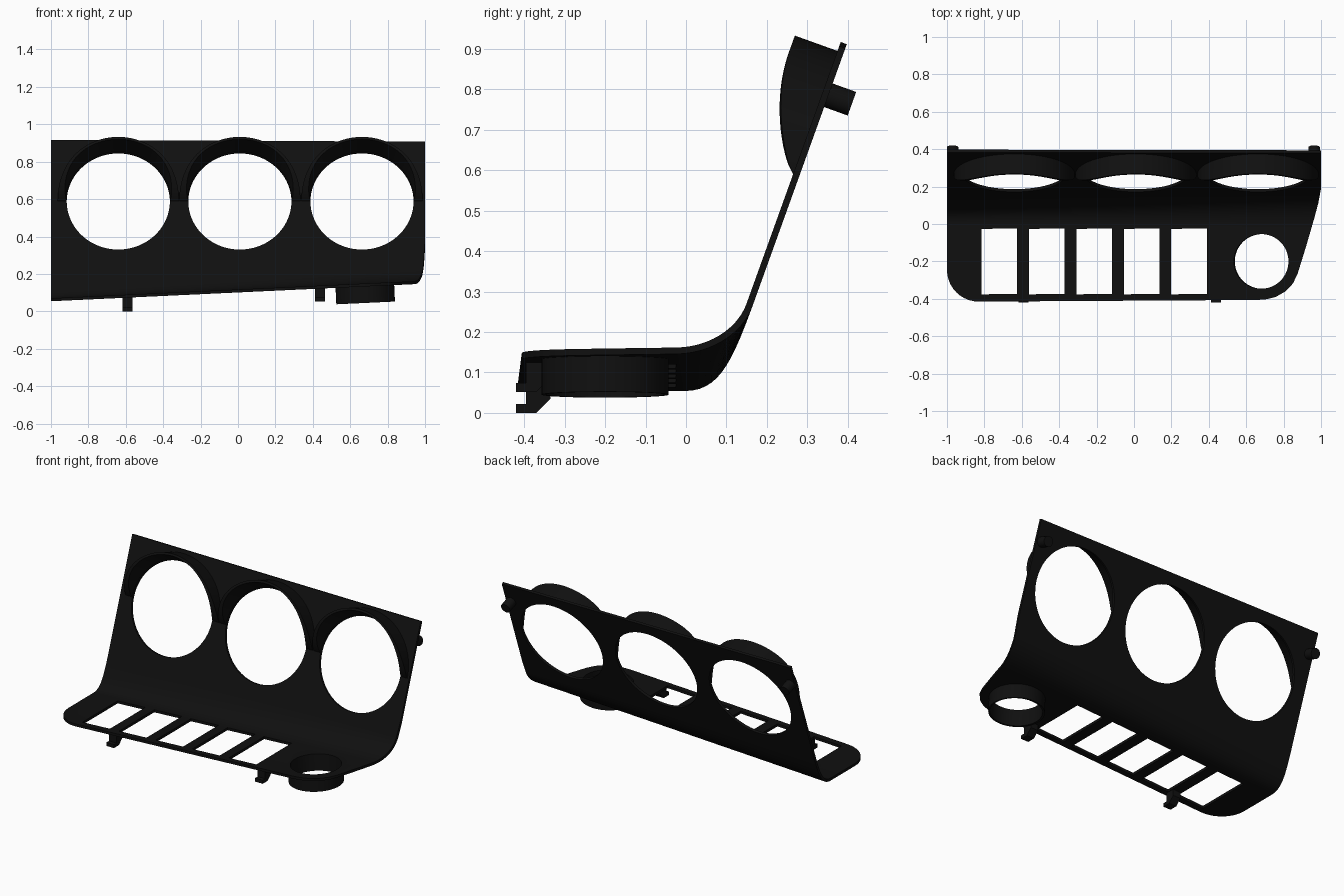
import bpy, bmesh, math
from mathutils import Vector

if "Cube" in bpy.data.objects:
    bpy.data.objects.remove(bpy.data.objects["Cube"])

SLOPE = 0.36                                  # y per z of the upright face
A = math.atan(SLOPE)
T = Vector((0, math.sin(A), math.cos(A)))     # up along the upright face
N = Vector((0, -math.cos(A), math.sin(A)))    # out of the upright face
ROT = (math.pi / 2 - A, 0, 0)
GAUGES = (-0.64, 0.01, 0.663)
THICK = 0.016

black = bpy.data.materials.new("black_plastic")
black.diffuse_color = (0.005, 0.005, 0.005, 1)
black.use_nodes = True
black.node_tree.nodes["Principled BSDF"].inputs["Base Color"].default_value = black.diffuse_color


def make(name, verts, faces):
    me = bpy.data.meshes.new(name)
    me.from_pydata([tuple(v) for v in verts], [], faces)
    bm = bmesh.new()
    bm.from_mesh(me)
    bmesh.ops.recalc_face_normals(bm, faces=bm.faces)
    bm.to_mesh(me)
    bm.free()
    me.materials.append(black)
    ob = bpy.data.objects.new(name, me)
    bpy.context.collection.objects.link(ob)
    return ob


def prism(name, loop, shift):
    n = len(loop)
    verts = [Vector(p) for p in loop] + [Vector(p) + Vector(shift) for p in loop]
    faces = [tuple(range(n)), tuple(range(2 * n - 1, n - 1, -1))]
    faces += [(i, (i + 1) % n, (i + 1) % n + n, i + n) for i in range(n)]
    return make(name, verts, faces)


def cylinder(name, r, depth, loc, rot, sides=64):
    bpy.ops.mesh.primitive_cylinder_add(vertices=sides, radius=r, depth=depth,
                                        location=loc, rotation=rot)
    ob = bpy.context.object
    ob.name = name
    ob.data.materials.append(black)
    return ob


def apply(ob, mod):
    bpy.context.view_layer.objects.active = ob
    bpy.ops.object.modifier_apply(modifier=mod.name)


def boolean(ob, cutter, op='DIFFERENCE'):
    mod = ob.modifiers.new("cut", 'BOOLEAN')
    mod.operation, mod.solver, mod.object = op, 'EXACT', cutter
    cutter.hide_render = True
    apply(ob, mod)
    bpy.data.objects.remove(cutter)


def smooth(ob):
    bpy.ops.object.select_all(action='DESELECT')
    ob.select_set(True)
    bpy.context.view_layer.objects.active = ob
    bpy.ops.object.shade_smooth_by_angle(angle=math.radians(30))


def floor_z(x):
    return 0.07 + 0.047 * (x + 1)


def face_y(z):
    return 0.146 + SLOPE * (z - 0.26)


def section(x):
    """Front surface of the panel at one x: shelf, bend, upright."""
    f = floor_z(x)
    w = 1.5 - 0.35 * (x + 1)
    p0 = Vector((x, -0.005 - 0.01 * (x + 1), f))
    c = Vector((x, face_y(f), f))
    p2 = Vector((x, face_y(0.27), 0.27))
    pts = [Vector((x, -0.46, f))]
    for i in range(13):
        t = i / 12
        a, b, d = (1 - t) ** 2, 2 * w * t * (1 - t), t * t
        pts.append((a * p0 + b * c + d * p2) / (a + b + d))
    top = 0.917 - 0.005 * (x + 1)
    return pts + [Vector((x, face_y(top), top))]


# bent sheet panel
cols = [section(-1.03 + 2.06 * i / 10) for i in range(11)]
m = len(cols[0])
panel = make("panel", [p for c in cols for p in c],
             [(i * m + j, (i + 1) * m + j, (i + 1) * m + j + 1, i * m + j + 1)
              for i in range(10) for j in range(m - 1)])
if panel.data.polygons[0].normal.z < 0:
    panel.data.flip_normals()
solid = panel.modifiers.new("thickness", 'SOLIDIFY')
solid.thickness, solid.offset, solid.use_even_offset = THICK, -1, True
apply(panel, solid)

# plan outline with rounded front corners
outline = [(-1, 0.5)]
outline += [(-0.83 - 0.17 * math.cos(k * math.pi / 20), -0.245 - 0.17 * math.sin(k * math.pi / 20))
            for k in range(11)]
outline += [(0.66, -0.406), (0.71, -0.402), (0.76, -0.389), (0.81, -0.36), (0.85, -0.318),
            (0.875, -0.265), (0.92, -0.12), (0.965, 0.035), (0.985, 0.11), (1, 0.19), (1, 0.5)]
boolean(panel, prism("outline", [(x, y, -0.5) for x, y in outline], (0, 0, 2)), 'INTERSECT')

# gauge holes, switch slots and round socket hole
centre_z = 0.59
for x in GAUGES:
    boolean(panel, cylinder("hole", 0.276, 0.2, (x, face_y(centre_z), centre_z), ROT, 96))
for i in range(5):
    x0 = -0.815 + 0.2535 * i
    rect = [(x0, -0.376), (x0 + 0.19, -0.374), (x0 + 0.19, -0.024), (x0, -0.026)]
    boolean(panel, prism("slot", [(x, y, -0.2) for x, y in rect], (0, 0, 0.7)))
tilt = (0, -math.atan(0.047), 0)
sx, sy = 0.68, -0.2
boolean(panel, cylinder("socket_hole", 0.15, 0.4, (sx, sy, floor_z(sx)), tilt))
smooth(panel)

# socket ring below the shelf
ring = cylinder("socket_ring", 0.157, 0.104, (sx, sy, floor_z(sx) - 0.052), tilt)
boolean(ring, cylinder("bore", 0.146, 0.4, (sx, sy, floor_z(sx)), tilt))
smooth(ring)


# hoods over the gauges
def reach(t):
    s = math.sin(min(1, max(0, t) / 0.29) * math.pi / 2)
    return 0.112 * s ** 0.8


def hood(cx):
    base = Vector((cx, face_y(centre_z), centre_z))
    steps, verts, faces = 48, [], []
    for i in range(steps + 1):
        a = math.pi * i / steps
        lip = reach(0.32 * math.sin(a))
        inner = 0.277 + 0.3 * lip
        for r, n in ((0.277, -0.01), (inner, lip), (0.324, lip), (0.324, -0.01)):
            verts.append(base + Vector((r * math.cos(a), 0, 0)) + T * r * math.sin(a) + N * n)
    for i in range(steps):
        for k in range(4):
            q, p = 4 * i + k, 4 * i + (k + 1) % 4
            faces.append((q, p, p + 4, q + 4))
    faces += [(0, 1, 2, 3), tuple(4 * steps + k for k in (3, 2, 1, 0))]
    smooth(make("gauge_hood", verts, faces))


for x in GAUGES:
    hood(x)

# hooked clips under the front edge
hook = [(-0.42, 0), (-0.37, 0), (-0.335, 0.035), (-0.335, 0.08),
        (-0.395, 0.08), (-0.395, 0.022), (-0.42, 0.022)]
for x, dz in ((-0.617, 0), (0.413, 0.052)):
    prism("clip", [(x, y, z + dz) for y, z in hook], (0.052, 0, 0))

# locating pegs behind the top corners
for x in (-0.97, 0.963):
    smooth(cylinder("peg", 0.031, 0.075, (x, 0.375, 0.777), ROT, 16))
